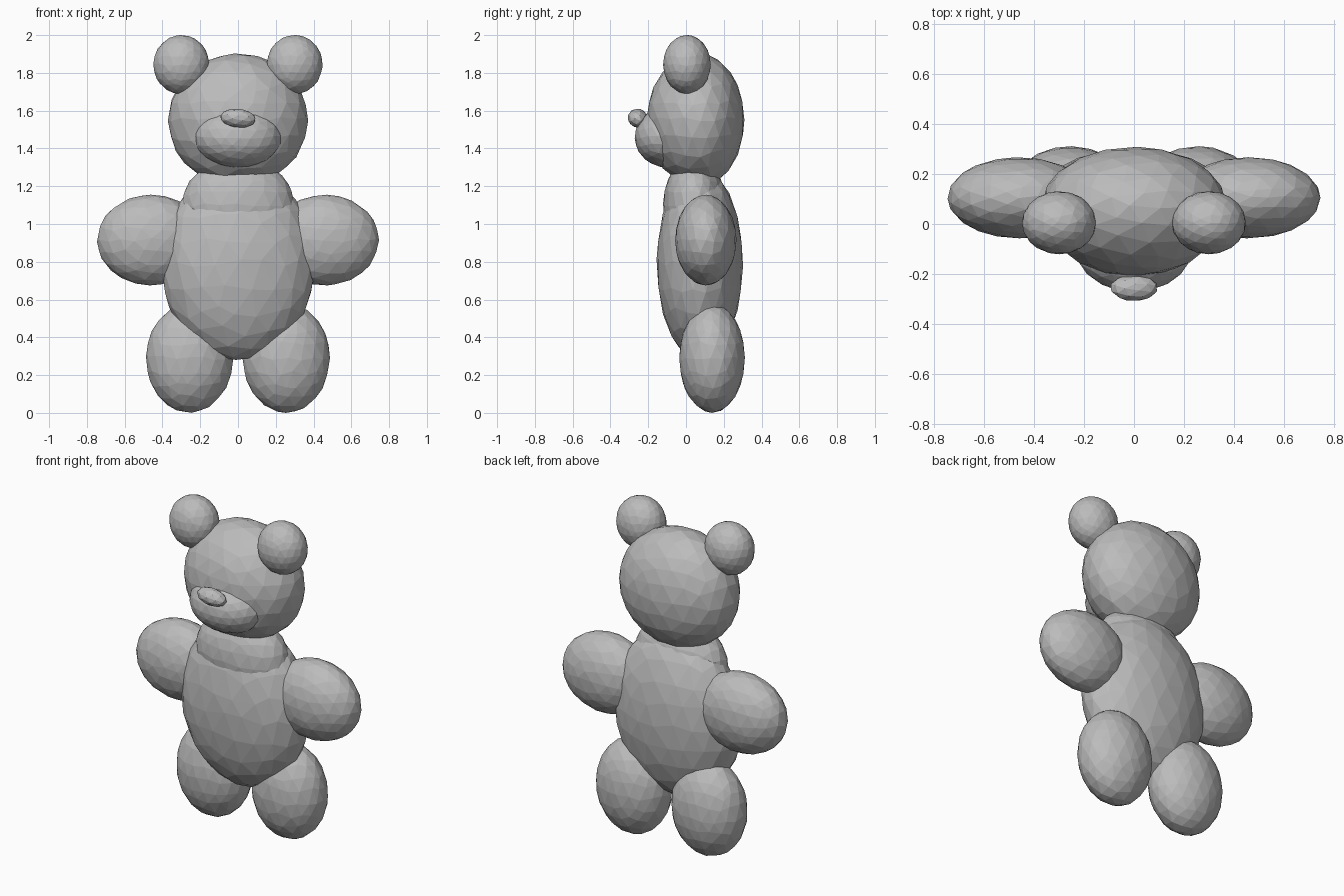
import bpy
import bmesh
import random
from mathutils import Vector

random.seed(4)

cube = bpy.data.objects.get("Cube")
if cube:
    bpy.data.objects.remove(cube, do_unlink=True)

# One plain grey for the whole toy
GREY = (0.5, 0.5, 0.5, 1.0)
grey = bpy.data.materials.new("plain_grey")
grey.use_nodes = True
grey.diffuse_color = GREY
grey.node_tree.nodes["Principled BSDF"].inputs["Base Color"].default_value = GREY


def blob(name, center, radii, back=None, detail=3, jitter=0.05):
    """Faceted ellipsoid; back is a separate depth for the rear half."""
    bm = bmesh.new()
    bmesh.ops.create_icosphere(bm, subdivisions=detail, radius=1)
    for v in bm.verts:
        # Irregular facets that still follow the ellipsoid
        wobble = Vector([random.uniform(-jitter, jitter) for _ in range(3)])
        p = (v.co + wobble).normalized() * 1.01
        depth = back if back and p.y > 0 else radii[1]
        v.co = Vector((p.x * radii[0], p.y * depth, p.z * radii[2]))
    mesh = bpy.data.meshes.new(name)
    bm.to_mesh(mesh)
    bm.free()
    mesh.materials.append(grey)
    obj = bpy.data.objects.new(name, mesh)
    obj.location = center
    bpy.context.collection.objects.link(obj)
    return obj


# Torso, with shoulders that rise into the neck
blob("torso", (0, 0.073, 0.79), (0.405, 0.227, 0.505))
blob("neck", (0, 0.045, 1.1), (0.295, 0.165, 0.25))

# Head: rounder at the back, deeper towards the face
blob("head", (0, 0.07, 1.55), (0.368, 0.277, 0.35), back=0.237)
blob("muzzle", (0, -0.1, 1.46), (0.23, 0.17, 0.16))

# Small nose, lifted at the tip into a wedge
nose = blob("nose", (0, -0.255, 1.56), (0.095, 0.054, 0.05), detail=2)
nose.rotation_euler = (-0.35, 0.1, 0)

# Paired limbs and ears
for side, s in (("left", 1), ("right", -1)):
    blob(side + "_ear", (s * 0.3, 0.005, 1.844), (0.147, 0.125, 0.155))
    blob(side + "_arm", (s * 0.46, 0.105, 0.915), (0.284, 0.161, 0.238))
    blob(side + "_leg", (s * 0.256, 0.138, 0.29), (0.229, 0.172, 0.287))
